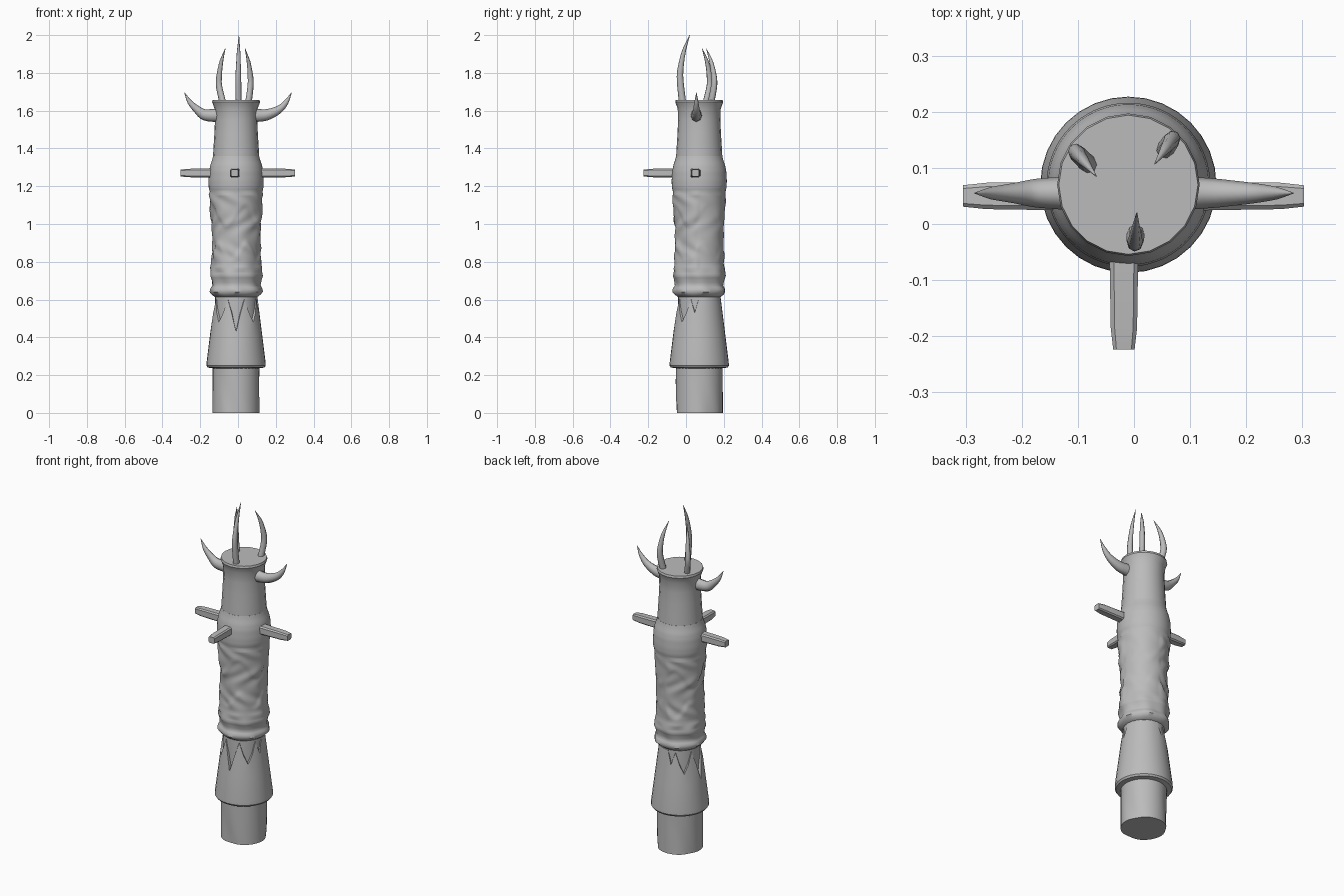
import bpy, bmesh, math
from mathutils import Vector

if "Cube" in bpy.data.objects:
    bpy.data.objects.remove(bpy.data.objects["Cube"], do_unlink=True)

CX, CY = -0.01, 0.07  # axis of the pole

grey = bpy.data.materials.new("carved grey")
grey.use_nodes = True
grey.diffuse_color = (0.5, 0.5, 0.5, 1)
bsdf = next(n for n in grey.node_tree.nodes if n.type == "BSDF_PRINCIPLED")
bsdf.inputs["Base Color"].default_value = (0.5, 0.5, 0.5, 1)
bsdf.inputs["Roughness"].default_value = 0.8


def loft(name, rings, caps=True, angle=35):
    """Skin a list of equal-length closed rings of points."""
    bm = bmesh.new()
    rows = [[bm.verts.new(p) for p in ring] for ring in rings]
    n = len(rows[0])
    for a, b in zip(rows, rows[1:]):
        for i in range(n):
            j = (i + 1) % n
            bm.faces.new((a[i], a[j], b[j], b[i]))
    if caps:
        bm.faces.new(rows[0][::-1])
        bm.faces.new(rows[-1])
    bmesh.ops.recalc_face_normals(bm, faces=bm.faces[:])
    mesh = bpy.data.meshes.new(name)
    bm.to_mesh(mesh)
    bm.free()
    mesh.materials.append(grey)
    ob = bpy.data.objects.new(name, mesh)
    bpy.context.collection.objects.link(ob)
    bpy.ops.object.select_all(action="DESELECT")
    ob.select_set(True)
    bpy.context.view_layer.objects.active = ob
    bpy.ops.object.shade_smooth_by_angle(angle=math.radians(angle))
    return ob


def around(r, a, z):
    return (CX + r * math.cos(a), CY + r * math.sin(a), z)


def turned(name, profile, sides, relief=lambda a, z: 0, angle=35):
    angles = [math.tau * i / sides for i in range(sides)]
    return loft(name, [[around(r + relief(a, z), a, z) for a in angles]
                       for r, z in profile], angle=angle)


def interpolate(profile, step):
    """Add evenly spaced points along a profile."""
    out = []
    for (r0, z0), (r1, z1) in zip(profile, profile[1:]):
        n = max(1, round((z1 - z0) / step))
        out += [(r0 + (r1 - r0) * k / n, z0 + (z1 - z0) * k / n) for k in range(n)]
    return out + [profile[-1]]


def step_up(t):
    t = min(1, max(0, t + 0.5))
    return t * t * (3 - 2 * t)


# Foot with shallow worn flutes
def foot_relief(a, z):
    return -0.007 * max(0, math.sin(3 * a + 9 * z)) ** 2 * (1 - z / 0.26)


turned("foot", interpolate([(0.125, 0), (0.124, 0.25)], 0.03), 36, foot_relief)

# Core seen between the skirt leaves
turned("core", [(0.115, 0.25), (0.114, 0.5), (0.112, 0.64)], 24)


# Flared skirt whose top edge is cut into pointed leaves
def skirt():
    sides = 32
    angles = [math.tau * i / sides for i in range(sides)]
    tops = []
    for i, a in enumerate(angles):
        plain = math.cos(a - math.radians(45)) > 0.65
        deep = 0.43 if i % 8 == 0 else 0.48
        tops.append(0.61 if plain else (deep, 0.53, 0.6, 0.53)[i % 4])

    def flare(z):
        return 0.156 - 0.125 * (z - 0.27)

    rings = [[around(r, a, z) for a in angles]
             for r, z in ((0.115, 0.235), (0.15, 0.24), (0.157, 0.25), (0.156, 0.27))]
    rings.append([around(flare(0.41), a, 0.41) for a in angles])
    rings.append([around(flare(z), a, z) for a, z in zip(angles, tops)])
    rings.append([around(0.108, a, z + 0.005) for a, z in zip(angles, tops)])
    loft("skirt", rings, caps=False, angle=30)


skirt()


# Carved barrel: a sunken band between scalloped edges, and knobbly collars
def barrel_relief(a, z):
    front = 0.35 + 0.65 * (math.cos(a - math.radians(45)) < 0.7)
    high = step_up((z - 1.04 - 0.055 * math.sin(4 * a)) / 0.03) * (z < 1.16)
    low = step_up((0.86 + 0.045 * math.sin(5 * a + 1) - z) / 0.03) * (z > 0.76)
    swirl = 0.003 * math.sin(6 * a + 4 * math.sin(22 * z)) * (0.76 < z < 1.16)
    collar = 0.003 * math.sin(7 * a + 20 * z) * (0.63 < z < 0.76)
    return front * (0.007 * (high + low) + swirl - 0.003 * (0.76 < z < 1.16)) + collar


barrel = [(0.108, 0.61), (0.128, 0.625), (0.14, 0.64), (0.138, 0.655), (0.127, 0.675),
          (0.132, 0.705), (0.139, 0.725), (0.135, 0.75), (0.127, 0.79), (0.13, 0.92),
          (0.134, 1.1), (0.139, 1.17), (0.145, 1.195), (0.146, 1.23), (0.143, 1.28),
          (0.137, 1.31), (0.127, 1.34), (0.122, 1.36)]
turned("barrel", interpolate(barrel, 0.012), 72, barrel_relief, angle=50)

# Slim neck with a rolled rim and flat top
turned("neck", [(0.124, 1.33), (0.12, 1.4), (0.115, 1.48), (0.112, 1.55), (0.114, 1.61),
                (0.123, 1.635), (0.127, 1.645), (0.124, 1.657)], 20)


# Square pegs with softened, tapered ends
def peg(name, start, direction, length):
    d = Vector(direction)
    side = d.cross(Vector((0, 0, 1)))
    rings = []
    for t, h in ((0, 0.026), (0.8, 0.0235), (1, 0.019)):
        mid = Vector(start) + d * length * t
        rings.append([mid + side * h * u + Vector((0, 0, h * v * 0.95))
                      for u, v in ((1, 0.7), (0.7, 1), (-0.7, 1), (-1, 0.7),
                                   (-1, -0.7), (-0.7, -1), (0.7, -1), (1, -0.7))])
    loft(name, rings, angle=30)


peg("left_peg", (0.1, 0.05, 1.27), (1, 0, 0), 0.203)
peg("right_peg", (-0.1, 0.05, 1.27), (-1, 0, 0), 0.205)
peg("front_peg", (-0.018, -0.03, 1.27), (0, -1, 0), 0.194)


# Curved horns: smooth path, tapering oval section
def horn(name, points, radii, across):
    pts = [Vector(p) for p in points]
    across = Vector(across).normalized()
    ext = [2 * pts[0] - pts[1]] + pts + [2 * pts[-1] - pts[-2]]
    path = []
    for k in range(len(pts) - 1):
        p0, p1, p2, p3 = ext[k:k + 4]
        for s in range(4):
            t = s / 4
            p = 0.5 * (2 * p1 + (p2 - p0) * t + (2 * p0 - 5 * p1 + 4 * p2 - p3) * t * t
                       + (3 * p1 - p0 - 3 * p2 + p3) * t ** 3)
            path.append((p, radii[k] + (radii[k + 1] - radii[k]) * t))
    path.append((pts[-1], radii[-1]))
    rings = []
    for i, (p, r) in enumerate(path):
        tangent = path[min(i + 1, len(path) - 1)][0] - path[max(i - 1, 0)][0]
        normal = tangent.normalized().cross(across)
        rings.append([p + (across * math.cos(a) * 0.85 + normal * math.sin(a)) * r
                      for a in (math.tau * j / 8 for j in range(8))])
    loft(name, rings, angle=60)


# Pair of side horns sweeping out and up
for name, s, root in (("left_horn", 1, 0.085), ("right_horn", -1, -0.11)):
    horn(name, [(root, 0.055, 1.575), (root + s * 0.065, 0.055, 1.578),
                (s * 0.215, 0.055, 1.605), (s * 0.255, 0.055, 1.645),
                (s * 0.284, 0.055, 1.697)],
         (0.036, 0.03, 0.021, 0.013, 0.001), (0, 1, 0))

# Three crown spikes that bow outward and hook back in
for name, root, bow, tip, top in (
        ("front_spike", (0.003, -0.018), (0.002, -0.03), (0.005, 0.02), 2.0),
        ("back_right_spike", (-0.08, 0.105), (-0.1, 0.125), (-0.067, 0.085), 1.93),
        ("back_left_spike", (0.055, 0.132), (0.066, 0.148), (0.037, 0.107), 1.93)):
    root, bow, tip = Vector(root), Vector(bow), Vector(tip)
    out = bow - tip
    rise = top - 1.64
    stops = ((root, 0), (bow, 0.3), (bow, 0.48), (bow.lerp(tip, 0.35), 0.75), (tip, 1))
    horn(name, [(p.x, p.y, 1.64 + rise * t) for p, t in stops],
         (0.019, 0.018, 0.0165, 0.011, 0.001), (-out.y, out.x, 0))
